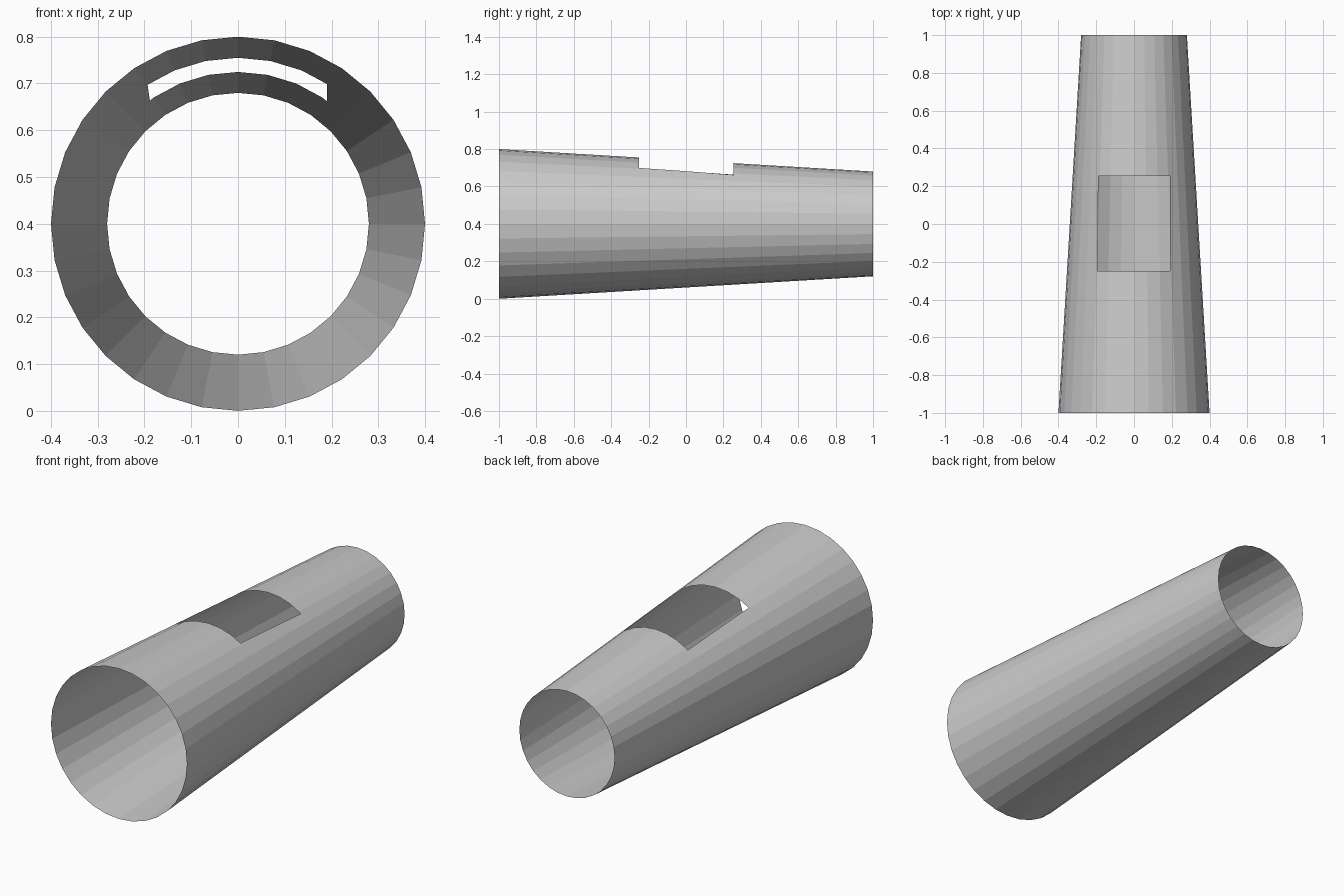
import bpy, bmesh, math
from mathutils import Matrix, Vector

if "Cube" in bpy.data.objects:
    bpy.data.objects.remove(bpy.data.objects["Cube"])

SIDES, R_FRONT, R_BACK = 32, 0.40, 0.28
Y0, Y1 = -0.25, 0.255      # opening front and back edge

# open tapered tube, wide end to the front (-y)
bm = bmesh.new()
bmesh.ops.create_cone(bm, cap_ends=False, segments=SIDES,
                      radius1=R_FRONT, radius2=R_BACK, depth=2.0,
                      matrix=Matrix.Translation((0, 0, 0.4)) @ Matrix.Rotation(-math.pi / 2, 4, 'X'))


def slice_faces(keep, point, normal):
    """Cut only the faces accepted by keep(centre)."""
    faces = [f for f in bm.faces if keep(f.calc_center_median())]
    geom = set(faces)
    for f in faces:
        geom.update(f.edges)
        geom.update(f.verts)
    bmesh.ops.bisect_plane(bm, geom=list(geom), dist=1e-5,
                           plane_co=Vector(point), plane_no=Vector(normal).normalized())


# rectangular opening in the top of the tube
on_top = lambda c: c.z > 0.5
in_band = lambda c: c.z > 0.5 and Y0 < c.y < Y1
slice_faces(on_top, (0, Y0, 0), (0, 1, 0))
slice_faces(on_top, (0, Y1, 0), (0, 1, 0))
slice_faces(in_band, (0.19, 0, 0), (1, 0, 0))
slice_faces(in_band, (-0.191, 0, 0), (1, -0.01, 0))
hole = [f for f in bm.faces
        if in_band(f.calc_center_median()) and all(abs(v.co.x) < 0.195 for v in f.verts)]
bmesh.ops.delete(bm, geom=hole, context='FACES')
bmesh.ops.recalc_face_normals(bm, faces=bm.faces[:])

mesh = bpy.data.meshes.new("tapered_tube")
bm.to_mesh(mesh)
bm.free()
bpy.context.collection.objects.link(bpy.data.objects.new("tapered_tube", mesh))
